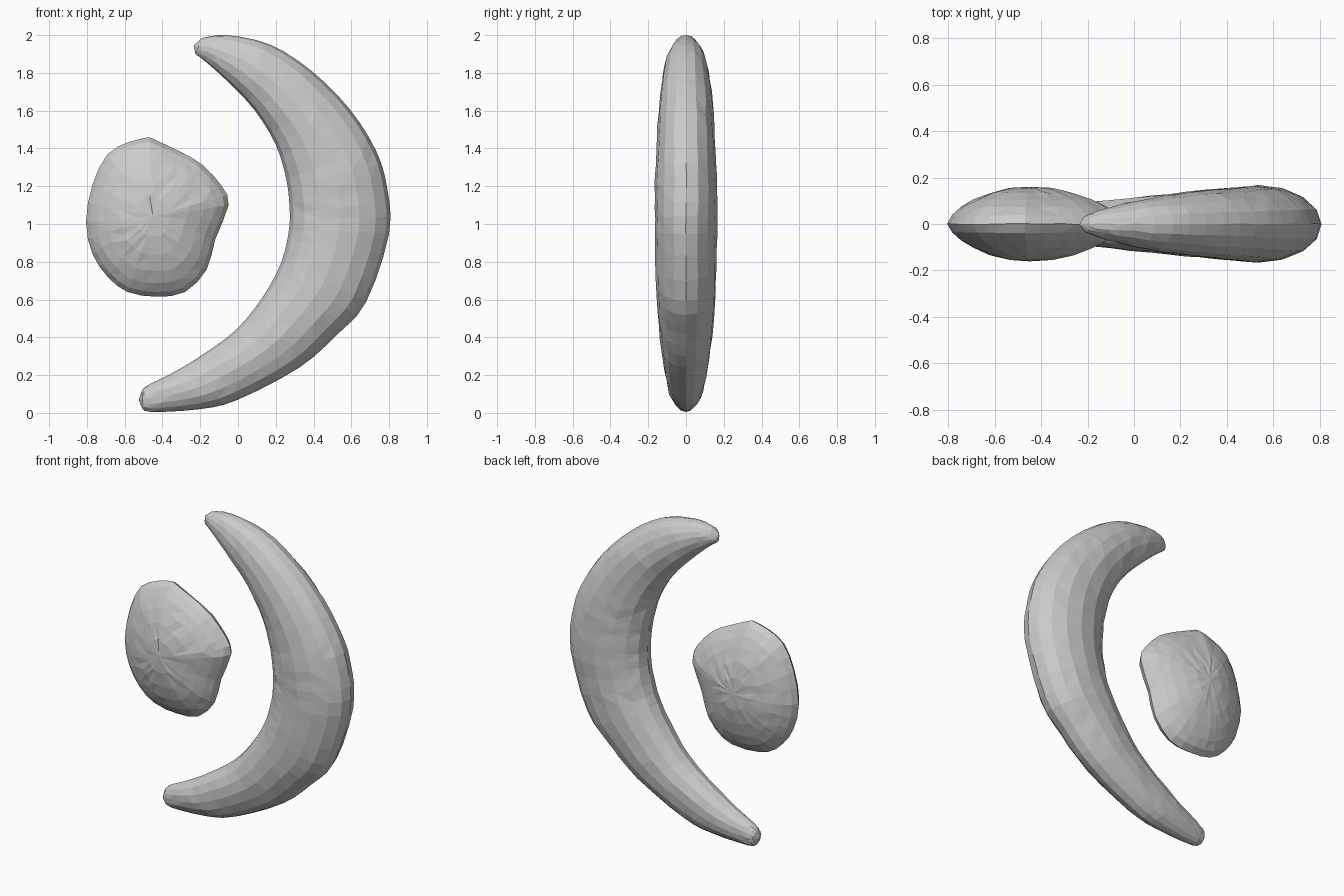
import bpy, bmesh, math, random
from mathutils import Vector

if "Cube" in bpy.data.objects:
    bpy.data.objects.remove(bpy.data.objects["Cube"])

random.seed(4)


def spline(rows, steps):
    # Catmull-Rom resampling of rows of numbers
    out = []
    for i in range(len(rows) - 1):
        p = [rows[max(0, min(len(rows) - 1, i + k))] for k in (-1, 0, 1, 2)]
        for s in range(steps):
            t = s / steps
            out.append([0.5 * (2 * b + (c - a) * t + (2 * a - 5 * b + 4 * c - d) * t * t
                               + (3 * b - a - 3 * c + d) * t ** 3) for a, b, c, d in zip(*p)])
    return out + [list(rows[-1])]


def loft(name, rings, start, end):
    # Skin closed rings together and close both ends to a point
    bm = bmesh.new()
    loops = [[bm.verts.new(p) for p in ring] for ring in rings]
    n = len(loops[0])
    for a, b in zip(loops, loops[1:]):
        for i in range(n):
            bm.faces.new((a[i], a[(i + 1) % n], b[(i + 1) % n], b[i]))
    for loop, tip in ((loops[0], start), (loops[-1], end)):
        v = bm.verts.new(tip)
        for i in range(n):
            bm.faces.new((loop[i], loop[(i + 1) % n], v))
    # slight hand-carved unevenness across the thickness
    for v in bm.verts:
        v.co.y += random.uniform(-0.003, 0.003)
    bmesh.ops.triangulate(bm, faces=bm.faces[:])
    bmesh.ops.recalc_face_normals(bm, faces=bm.faces[:])
    mesh = bpy.data.meshes.new(name)
    bm.to_mesh(mesh)
    bm.free()
    obj = bpy.data.objects.new(name, mesh)
    bpy.context.collection.objects.link(obj)
    return obj


# Crescent: outer x, z, inner x, z, half thickness
sections = [
    (-0.19, 1.985, -0.225, 1.90, 0.035),
    (-0.06, 2.00, -0.16, 1.85, 0.07),
    (0.17, 1.95, -0.04, 1.74, 0.11),
    (0.39, 1.81, 0.09, 1.60, 0.135),
    (0.59, 1.61, 0.20, 1.42, 0.15),
    (0.73, 1.39, 0.255, 1.24, 0.16),
    (0.79, 1.19, 0.272, 1.10, 0.165),
    (0.80, 0.95, 0.27, 0.97, 0.165),
    (0.68, 0.59, 0.23, 0.80, 0.16),
    (0.525, 0.415, 0.135, 0.62, 0.15),
    (0.325, 0.24, -0.01, 0.44, 0.13),
    (0.0, 0.07, -0.20, 0.30, 0.105),
    (-0.20, 0.02, -0.35, 0.21, 0.085),
    (-0.46, 0.005, -0.48, 0.145, 0.05),
    (-0.51, 0.03, -0.51, 0.115, 0.035),
]
sides = 16
rings = []
for ox, oz, ix, iz, h in spline(sections, 3):
    ring = []
    for k in range(sides):
        a = 2 * math.pi * k / sides
        t = 0.5 + 0.5 * math.cos(a)
        ring.append(Vector((ix + (ox - ix) * t, h * math.sin(a), iz + (oz - iz) * t)))
    rings.append(ring)
loft("crescent", rings, (-0.235, 0.0, 1.945), (-0.525, 0.0, 0.07))

# Pebble: front outline, domed to both sides
outline = [(-0.47, 1.46), (-0.575, 1.435), (-0.69, 1.37), (-0.77, 1.21), (-0.805, 1.01),
           (-0.77, 0.84), (-0.69, 0.72), (-0.585, 0.64), (-0.43, 0.615), (-0.28, 0.64),
           (-0.165, 0.76), (-0.12, 0.92), (-0.05, 1.10), (-0.085, 1.20), (-0.19, 1.315),
           (-0.31, 1.385), (-0.47, 1.46)]
edge = spline(outline, 2)[:-1]
cx, cz, depth = -0.45, 1.04, 0.163
scales = [0.25, 0.48, 0.68, 0.83, 0.94]
levels = [(s, -1) for s in scales] + [(1.0, 0)] + [(s, 1) for s in reversed(scales)]
rings = []
for s, side in levels:
    y = side * depth * (1 - s ** 1.8) ** 0.65
    rings.append([Vector((cx + (x - cx) * s, y, cz + (z - cz) * s)) for x, z in edge])
loft("pebble", rings, (cx, -depth, cz), (cx, depth, cz))
